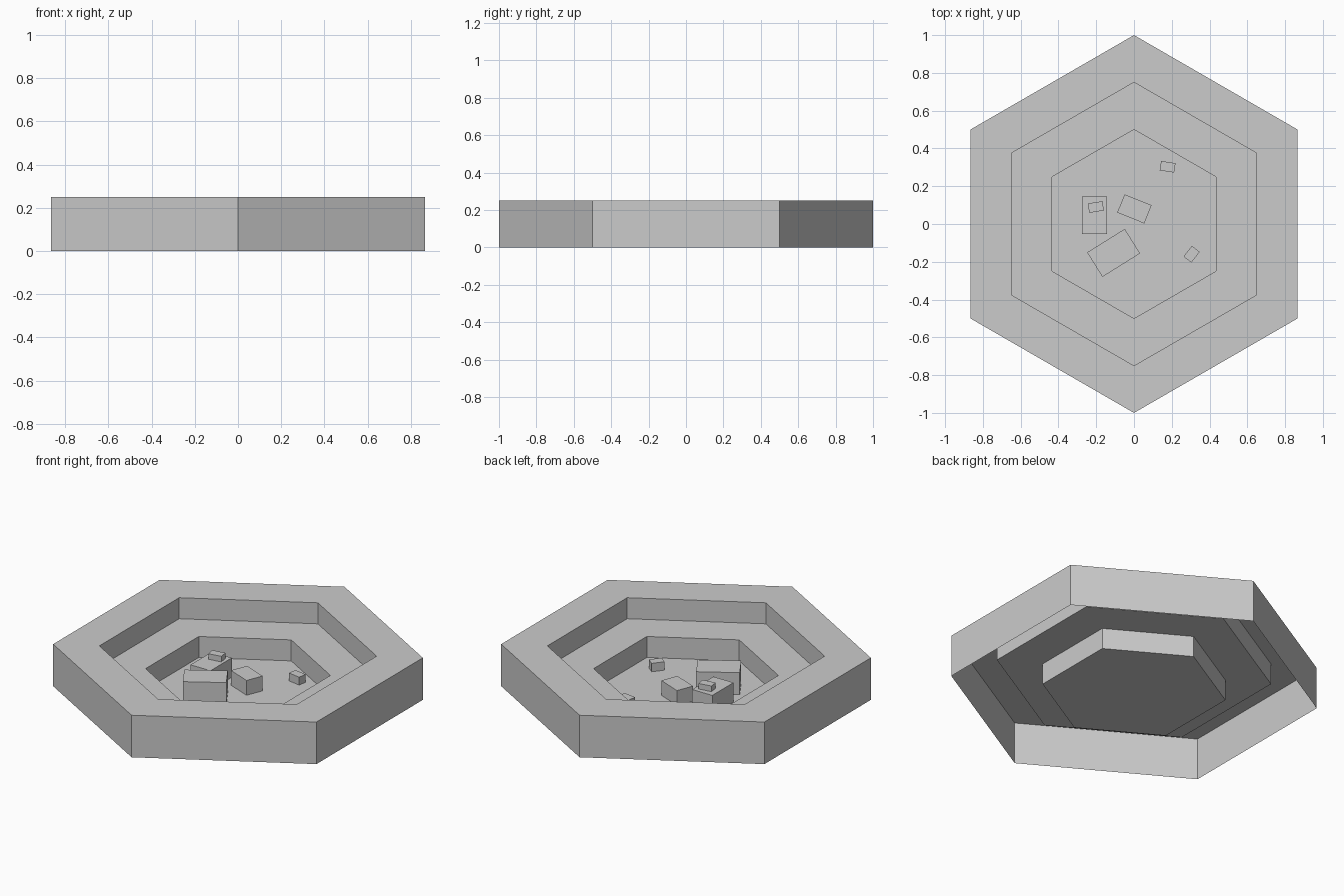
import bpy, bmesh
from math import cos, sin, pi, radians
from mathutils import Matrix

if "Cube" in bpy.data.objects:
    bpy.data.objects.remove(bpy.data.objects["Cube"])


def make_object(name, bm):
    mesh = bpy.data.meshes.new(name)
    bm.to_mesh(mesh)
    bm.free()
    obj = bpy.data.objects.new(name, mesh)
    bpy.context.collection.objects.link(obj)
    return obj


# Stepped hexagonal pit: a thin shell, open underneath, from (radius, z) rings
profile = [(1, 0), (1, 0.25), (0.75, 0.25), (0.75, 0.125), (0.5, 0.125), (0.5, 0)]
bm = bmesh.new()
rings = [[bm.verts.new((r * cos(pi / 6 + i * pi / 3), r * sin(pi / 6 + i * pi / 3), z))
          for i in range(6)] for r, z in profile]
for lower, upper in zip(rings, rings[1:]):
    for i in range(6):
        j = (i + 1) % 6
        bm.faces.new((lower[i], lower[j], upper[j], upper[i]))
bm.faces.new(rings[-1])  # pit floor
make_object("hexagon_pit", bm)


# Rubble blocks resting on the pit floor
def block(name, x, y, z, size, angle):
    bm = bmesh.new()
    bmesh.ops.create_cube(bm, size=1, matrix=Matrix.Diagonal((*size, 1)))
    obj = make_object(name, bm)
    obj.location = (x, y, z + size[2] / 2)
    obj.rotation_euler.z = radians(angle)


block("large_block", -0.108, -0.153, 0, (0.235, 0.153, 0.13), 32)
block("upright_block", -0.209, 0.046, 0, (0.132, 0.2, 0.115), 0)
block("stacked_block", -0.202, 0.09, 0.115, (0.078, 0.05, 0.033), 9)
block("middle_block", 0.002, 0.08, 0, (0.154, 0.104, 0.088), -22)
block("small_block_back", 0.178, 0.303, 0, (0.077, 0.05, 0.047), -9)
block("small_block_front", 0.305, -0.16, 0, (0.072, 0.052, 0.05), 52)
